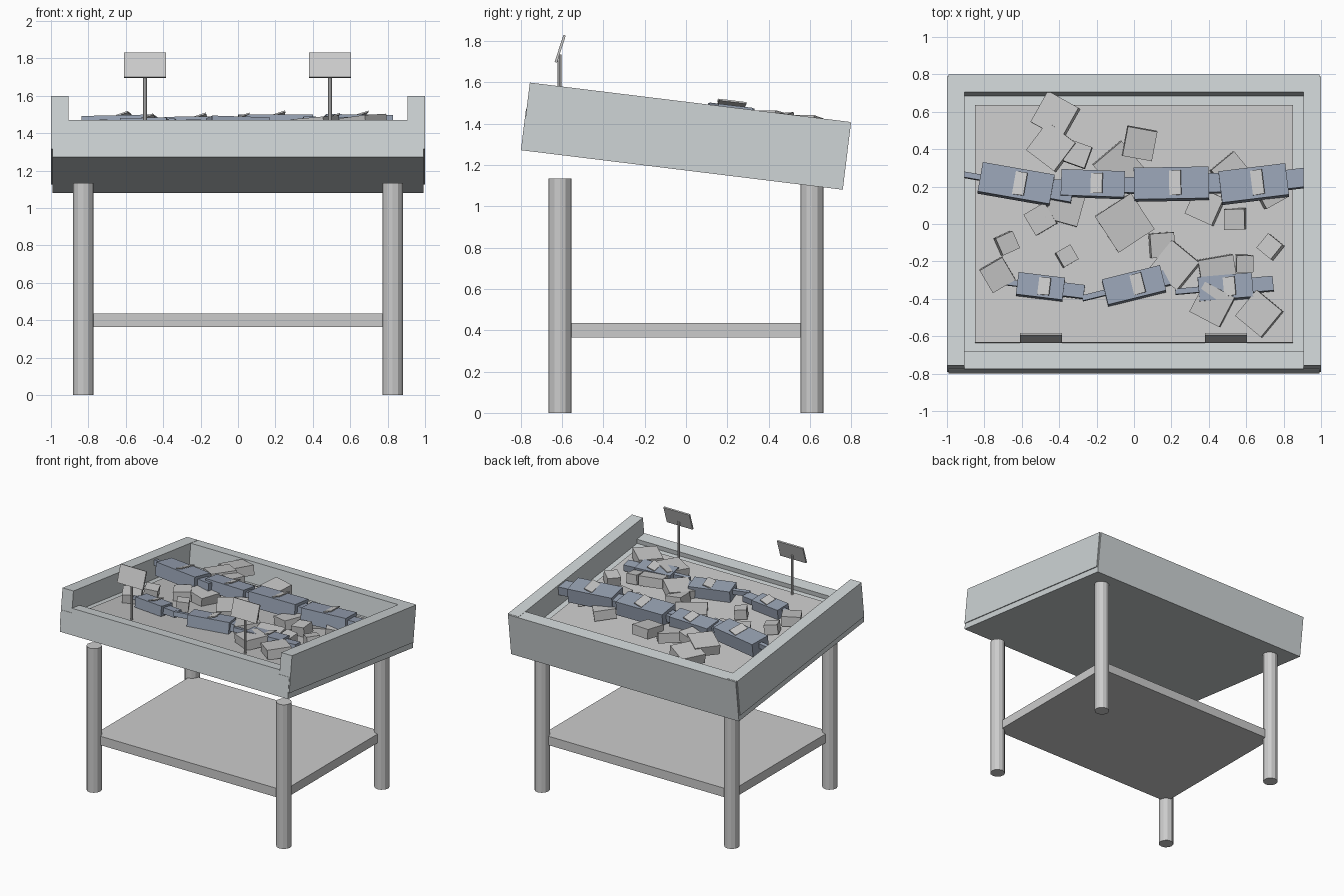
import bpy, bmesh, random
from math import radians
from mathutils import Matrix, Euler, Vector

random.seed(4)
if "Cube" in bpy.data.objects:
    bpy.data.objects.remove(bpy.data.objects["Cube"], do_unlink=True)


def material(name, rgb):
    m = bpy.data.materials.new(name)
    m.use_nodes = True
    m.diffuse_color = (*rgb, 1)
    m.node_tree.nodes["Principled BSDF"].inputs["Base Color"].default_value = (*rgb, 1)
    return m


FRAME = material("pale_cool_grey", (0.62, 0.66, 0.67))
STEEL = material("light_grey", (0.6, 0.6, 0.6))
ICE = material("ice_grey", (0.57, 0.57, 0.57))
FISH = material("blue_grey", (0.31, 0.36, 0.45))

# The tray and everything in it leans down towards the back
TILT = Matrix.Translation((0, 0, 1.34)) @ Matrix.Rotation(radians(-7), 4, 'X')
FLOOR = 0.0


def place(centre, size, turn=(0, 0, 0)):
    """Matrix that turns a unit cube into a placed block."""
    rotation = Euler([radians(a) for a in turn]).to_matrix().to_4x4()
    return Matrix.Translation(centre) @ rotation @ Matrix.Diagonal((*size, 1))


def add_block(bm, matrix, slot=0):
    made = bmesh.ops.create_cube(bm, size=1, matrix=matrix)
    for face in {f for v in made["verts"] for f in v.link_faces}:
        face.material_index = slot


def finish(name, bm, mats, matrix=Matrix()):
    mesh = bpy.data.meshes.new(name)
    bm.to_mesh(mesh)
    bm.free()
    for m in mats:
        mesh.materials.append(m)
    obj = bpy.data.objects.new(name, mesh)
    obj.matrix_world = matrix
    bpy.context.collection.objects.link(obj)
    return obj


def box(name, low, high, mat, matrix=Matrix()):
    low, high = Vector(low), Vector(high)
    bm = bmesh.new()
    add_block(bm, place((low + high) / 2, high - low))
    return finish(name, bm, [mat], matrix)


def cylinder(name, x, y, low, high, radius, sides, mat):
    bm = bmesh.new()
    bmesh.ops.create_cone(bm, cap_ends=True, segments=sides, radius1=radius,
                          radius2=radius, depth=high - low,
                          matrix=Matrix.Translation((x, y, (low + high) / 2)))
    return finish(name, bm, [mat])


# Stand: four legs and a low shelf
for side, x in (("right", -0.827), ("left", 0.827)):
    for end, y in (("front", -0.61), ("back", 0.61)):
        cylinder(f"{end}_{side}_leg", x, y, 0, 1.135, 0.055, 12, STEEL)
box("lower_shelf", (-0.827, -0.61, 0.365), (0.827, 0.61, 0.435), STEEL)

# Tray: base, raised sides, low front board and tall back board
box("tray_base", (-0.993, -0.785, -0.165), (0.993, 0.785, FLOOR), FRAME, TILT)
for side, s in (("right", -1), ("left", 1)):
    box(f"tray_{side}_side", (min(s, s * 0.905), -0.782, -0.12),
        (max(s, s * 0.905), 0.775, 0.165), FRAME, TILT)
box("tray_front_board", (-0.905, -0.785, FLOOR), (0.905, -0.69, 0.035), FRAME, TILT)
box("tray_back_board", (-0.993, 0.69, FLOOR), (0.993, 0.785, 0.163), FRAME, TILT)
box("ice_bed", (-0.85, -0.64, FLOOR), (0.85, 0.64, 0.012), ICE, TILT)

# Price signs on thin poles
for side, x in (("right", -0.497), ("left", 0.492)):
    cylinder(f"{side}_sign_pole", x, -0.612, 1.41, 1.735, 0.01, 8, STEEL)
    bm = bmesh.new()
    add_block(bm, place((x, -0.609, 1.763), (0.225, 0.012, 0.138), (-18, 0, 0)))
    finish(f"{side}_sign_board", bm, [STEEL])

# Ice blocks: x, y, width and turn, in hundredths and degrees
ice_blocks = [
    (-42, 57, 19, -30), (-44, 40, 19, -38), (-30, 36, 12, -20), (3, 42, 16, -10),
    (-8, 30, 20, 40), (-5, 0, 23, 33), (-50, 2, 13, 30), (-37, 9, 18, -15),
    (-68, -11, 10, 25), (-73, -28, 14, 30), (-36, -18, 9, 30), (15, -12, 13, 5),
    (54, 2, 11, 0), (52, 27, 16, 40), (38, 9, 16, -25), (73, -13, 10, -40),
    (73, 17, 14, 30), (22, -23, 19, -40), (45, -28, 19, 10), (59, -22, 9, 0),
    (67, -49, 18, -40), (42, -44, 18, -28),
]
bm = bmesh.new()
for x, y, width, turn in ice_blocks:
    w = width / 100
    height = 0.12 if y > 30 else 0.055
    lean = (random.uniform(3, 12), random.uniform(-8, 8), turn)
    add_block(bm, place((x / 100, y / 100, height), (w, w, 0.075), lean))
finish("ice_blocks", bm, [ICE], TILT)


def fish(name, x, y, length, width, turn, lift):
    """Blocky fish: body, broad end, slim end and a raised fin."""
    bm = bmesh.new()
    half, thick = length / 2, width * 0.65
    add_block(bm, place((0, 0, 0), (length, width, thick)))
    add_block(bm, place((half + 0.05, 0, 0), (0.12, width * 0.6, thick * 0.6)))
    add_block(bm, place((-half - 0.06, 0, 0.01), (0.13, 0.03, thick * 0.4)))
    add_block(bm, place((0.02, 0, thick / 2 + 0.01),
                        (0.065, width * 0.78, 0.008), (0, -18, 0)), 1)
    spin = Matrix.Rotation(radians(turn), 4, 'Z')
    finish(name, bm, [FISH, STEEL], TILT @ Matrix.Translation((x, y, lift)) @ spin)


# Two rows of fish: x, y, length, width, turn
back_row = [(-0.63, 0.2, 0.39, 0.16, -10), (-0.22, 0.2, 0.34, 0.14, -2),
            (0.2, 0.2, 0.4, 0.17, 1), (0.64, 0.2, 0.36, 0.17, 7)]
front_row = [(-0.5, -0.345, 0.25, 0.12, -7), (0, -0.34, 0.32, 0.14, 14),
             (0.49, -0.35, 0.29, 0.13, 5)]
for label, row, lift in (("back", back_row, 0.12), ("front", front_row, 0.055)):
    for number, spec in enumerate(row, 1):
        fish(f"{label}_row_fish_{number}", *spec, lift)
